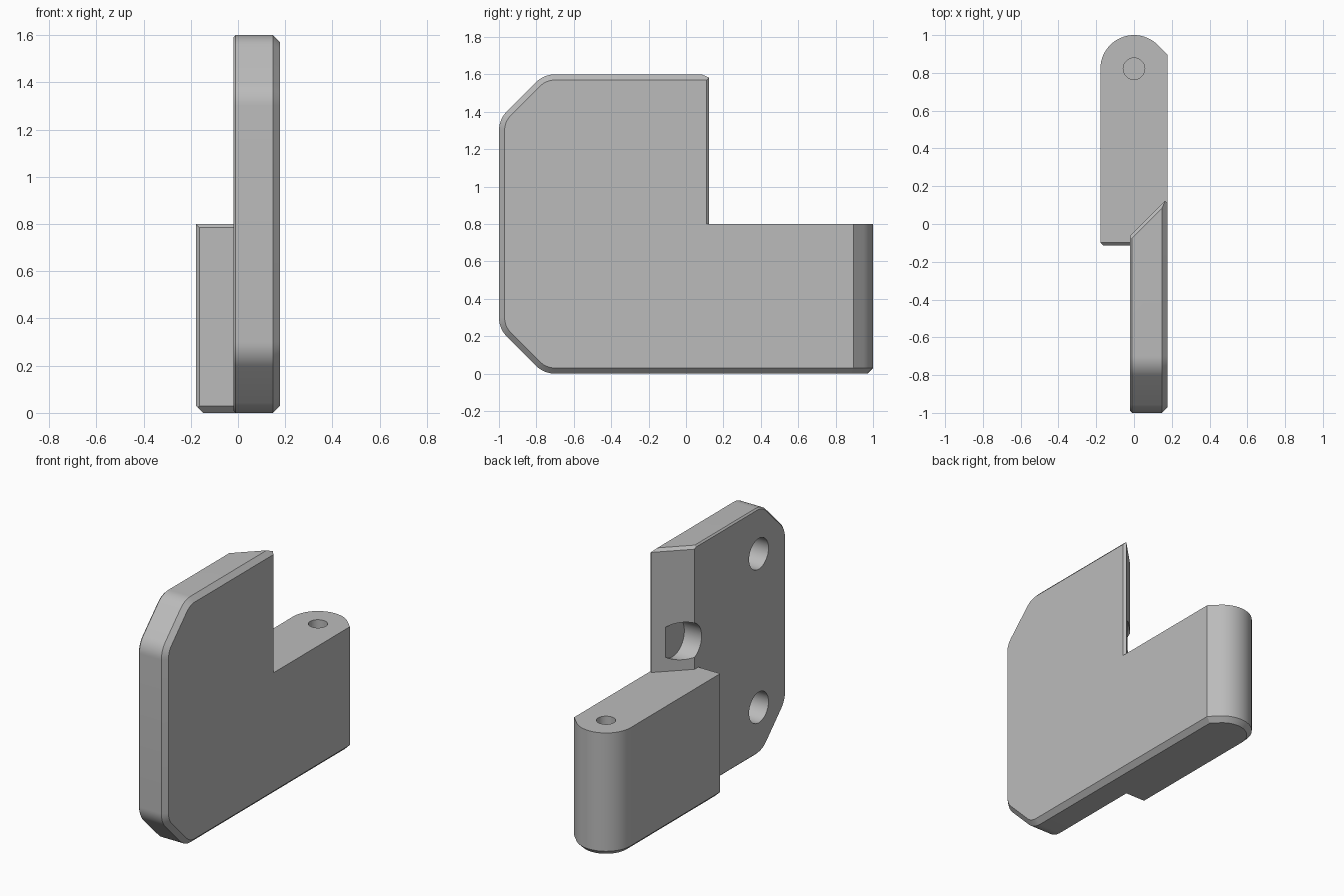
import bpy, bmesh
from math import sin, cos, radians
from mathutils import Vector

if "Cube" in bpy.data.objects:
    bpy.data.objects.remove(bpy.data.objects["Cube"])

HALF = 0.178      # half thickness of the arm
BACK = -0.02      # back face of the plate
HEIGHT = 1.6
ARM_TOP = 0.8
PIN_Y = 1 - HALF

grey = bpy.data.materials.new("plain_grey")
grey.use_nodes = True
grey.diffuse_color = (0.5, 0.5, 0.5, 1)
grey.node_tree.nodes["Principled BSDF"].inputs["Base Color"].default_value = (0.5, 0.5, 0.5, 1)


def arc(cx, cy, r, start, end, steps):
    angles = [radians(start + (end - start) * i / steps) for i in range(steps + 1)]
    return [(cx + r * cos(a), cy + r * sin(a)) for a in angles]


def prism(points, offset):
    """Extrude a closed outline of 3D points."""
    bm = bmesh.new()
    face = bm.faces.new([bm.verts.new(p) for p in points])
    result = bmesh.ops.extrude_face_region(bm, geom=[face], use_keep_orig=True)
    moved = [g for g in result["geom"] if isinstance(g, bmesh.types.BMVert)]
    bmesh.ops.translate(bm, verts=moved, vec=offset)
    bmesh.ops.recalc_face_normals(bm, faces=bm.faces)
    return bm


def chamfer_rim(bm, axis, value, size):
    """Chamfer all edges lying in one end plane."""
    rim = [e for e in bm.edges if all(abs(v.co[axis] - value) < 1e-5 for v in e.verts)]
    bmesh.ops.bevel(bm, geom=rim, offset=size, segments=1, affect='EDGES')


def slice_off(bm, point, normal):
    """Cut away everything beyond a plane and cap the cut."""
    cut = bmesh.ops.bisect_plane(bm, geom=bm.verts[:] + bm.edges[:] + bm.faces[:], dist=1e-5,
                                 plane_co=point, plane_no=Vector(normal).normalized(),
                                 clear_outer=True)
    edges = [g for g in cut["geom_cut"] if isinstance(g, bmesh.types.BMEdge)]
    bmesh.ops.holes_fill(bm, edges=edges, sides=0)
    bmesh.ops.recalc_face_normals(bm, faces=bm.faces)


def finish(bm, name):
    mesh = bpy.data.meshes.new(name)
    bm.to_mesh(mesh)
    bm.free()
    mesh.materials.append(grey)
    obj = bpy.data.objects.new(name, mesh)
    bpy.context.collection.objects.link(obj)
    return obj


def combine(target, other, operation):
    mod = target.modifiers.new(operation, 'BOOLEAN')
    mod.operation, mod.solver, mod.object = operation, 'EXACT', other
    bpy.context.view_layer.objects.active = target
    bpy.ops.object.modifier_apply(modifier=mod.name)
    bpy.data.objects.remove(other)


# Plate: cut corners with rounded shoulders, chamfered on both faces
upper = arc(-0.855, 1.3, 0.145, 180, 135, 8) + arc(-0.7, 1.455, 0.145, 135, 90, 8)
lower = [(y, HEIGHT - z) for y, z in reversed(upper)]
outline = lower + upper + [(0.5, HEIGHT), (0.5, 0)]
bm = prism([(BACK, y, z) for y, z in outline], (HALF - BACK, 0, 0))
chamfer_rim(bm, 0, HALF, 0.03)
chamfer_rim(bm, 0, BACK, 0.01)
# Slanted end, its blunt tip and its top chamfer
slice_off(bm, (BACK, -0.06, 0), (-1, 1, 0))
slice_off(bm, (HALF, 0.11, 0), (1, 1, 0))
slice_off(bm, (BACK, -0.06, HEIGHT - 0.018), (-0.707, 0.707, 1))
plate = finish(bm, "bracket_plate")

# Arm: rounded end with one flat corner, chamfered underneath
outline = [(HALF, -0.113), (HALF, PIN_Y + HALF * 0.414)]
outline += arc(0, PIN_Y, HALF, 45, 180, 30) + [(-HALF, -0.113)]
bm = prism([(x, y, 0) for x, y in outline], (0, 0, ARM_TOP))
chamfer_rim(bm, 2, 0, 0.03)
slice_off(bm, (0.015 - HALF, -0.113, 0), (-1, -1, 0))
slice_off(bm, (0, -0.113, ARM_TOP - 0.015), (0, -1, 1))
arm = finish(bm, "hinge_arm")

combine(plate, arm, 'UNION')

# Blind round pockets in the back of the plate
for y, z, r in [(-0.72, 1.3, 0.1), (-0.72, 0.3, 0.1), (-0.01, 0.99, 0.122)]:
    ring = arc(y, z, r, 0, 348.75, 31)
    combine(plate, finish(prism([(0.104, a, b) for a, b in ring], (-0.3, 0, 0)), "pocket_cutter"),
            'DIFFERENCE')

# Blind pin hole in the top of the arm
ring = arc(0, PIN_Y, 0.057, 0, 348.75, 31)
combine(plate, finish(prism([(x, y, 0.1) for x, y in ring], (0, 0, 1)), "pin_cutter"), 'DIFFERENCE')

plate.name = "hinge_bracket"
bpy.ops.object.select_all(action='DESELECT')
plate.select_set(True)
bpy.context.view_layer.objects.active = plate
bpy.ops.object.shade_smooth_by_angle(angle=radians(25))
